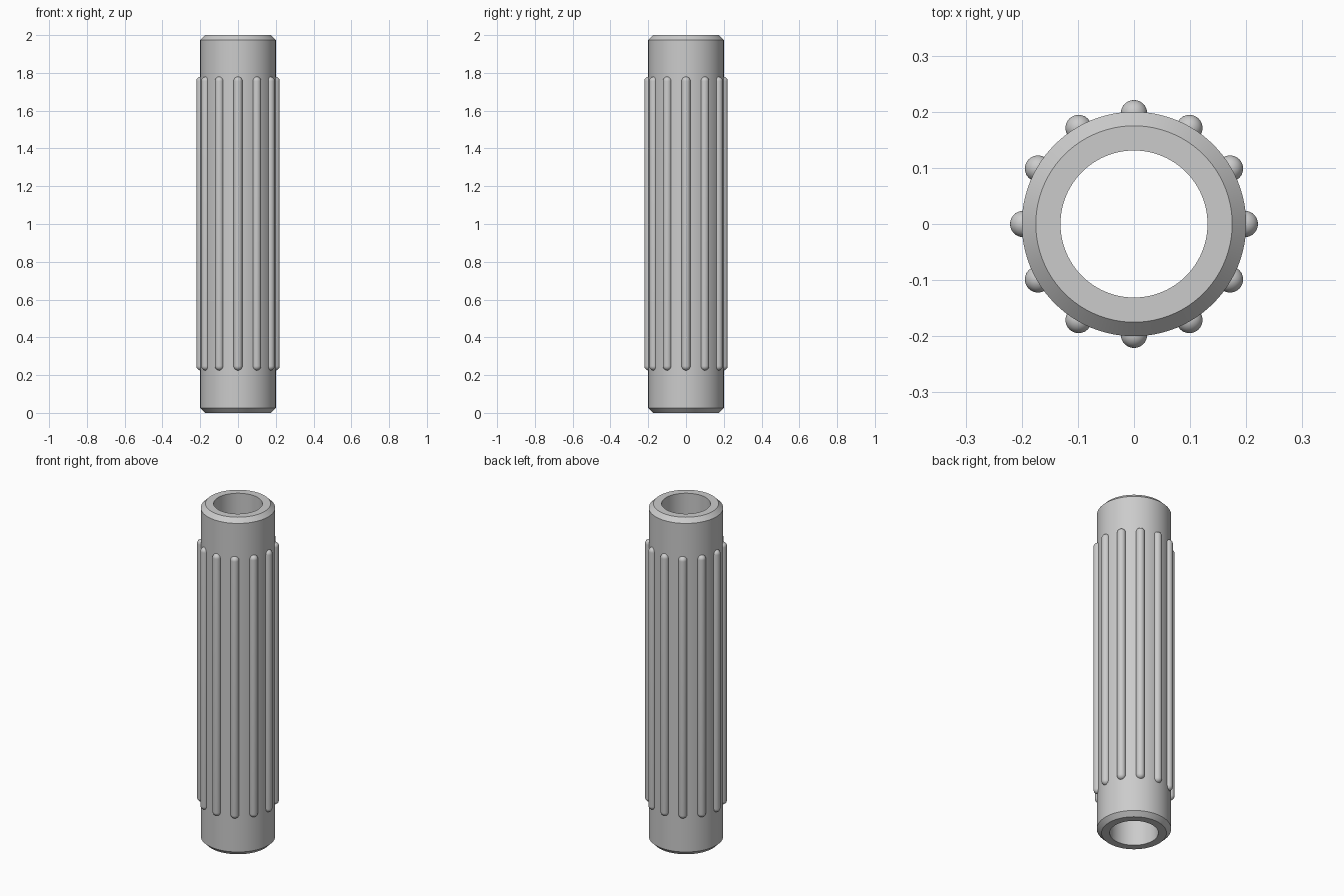
import bpy
import bmesh
from math import cos, sin, pi, radians
from mathutils import Vector

cube = bpy.data.objects.get("Cube")
if cube:
    bpy.data.objects.remove(cube, do_unlink=True)

HEIGHT, OUTER, BORE, CHAMFER = 2.0, 0.2, 0.131, 0.025
RIB_COUNT, RIB_RADIUS, RIB_CENTRE = 12, 0.0235, 0.1975
RIB_BOTTOM, RIB_TOP = 0.225, 1.78

grey = bpy.data.materials.new("plain grey")
grey.use_nodes = True
grey.diffuse_color = (0.6, 0.6, 0.6, 1)
grey.node_tree.nodes["Principled BSDF"].inputs["Base Color"].default_value = (0.6, 0.6, 0.6, 1)


def lathe(name, profile, steps, closed):
    """Spin an (r, z) profile around the z axis into a smooth object."""
    bm = bmesh.new()
    verts = [bm.verts.new((r, 0, z)) for r, z in profile]
    edges = [bm.edges.new(pair) for pair in zip(verts, verts[1:])]
    if closed:
        edges.append(bm.edges.new((verts[-1], verts[0])))
    bmesh.ops.spin(bm, geom=verts + edges, cent=Vector(), axis=(0, 0, 1),
                   angle=2 * pi, steps=steps, use_merge=True)
    bmesh.ops.remove_doubles(bm, verts=bm.verts[:], dist=1e-5)
    bmesh.ops.recalc_face_normals(bm, faces=bm.faces[:])
    mesh = bpy.data.meshes.new(name)
    bm.to_mesh(mesh)
    bm.free()
    mesh.materials.append(grey)
    obj = bpy.data.objects.new(name, mesh)
    bpy.context.collection.objects.link(obj)
    bpy.ops.object.select_all(action='DESELECT')
    obj.select_set(True)
    bpy.context.view_layer.objects.active = obj
    bpy.ops.object.shade_smooth_by_angle(angle=radians(30))
    return obj


# Hollow tube with chamfered outer rims
lathe("tube", [
    (BORE, 0), (OUTER - CHAMFER, 0), (OUTER, CHAMFER),
    (OUTER, HEIGHT - CHAMFER), (OUTER - CHAMFER, HEIGHT), (BORE, HEIGHT),
], 96, True)

# Round-ended grip rib, repeated around the tube
arc = [i * pi / 16 for i in range(9)]
lower = [(RIB_RADIUS * sin(a), RIB_BOTTOM + RIB_RADIUS * (1 - cos(a))) for a in arc]
upper = [(r, RIB_BOTTOM + RIB_TOP - z) for r, z in reversed(lower)]
rib = lathe("grip_rib_1", lower + upper, 24, False)
for i in range(RIB_COUNT):
    part = rib
    if i:
        part = bpy.data.objects.new(f"grip_rib_{i + 1}", rib.data)
        bpy.context.collection.objects.link(part)
    angle = 2 * pi * i / RIB_COUNT
    part.location = (RIB_CENTRE * cos(angle), RIB_CENTRE * sin(angle), 0)
    part.rotation_euler.z = angle
